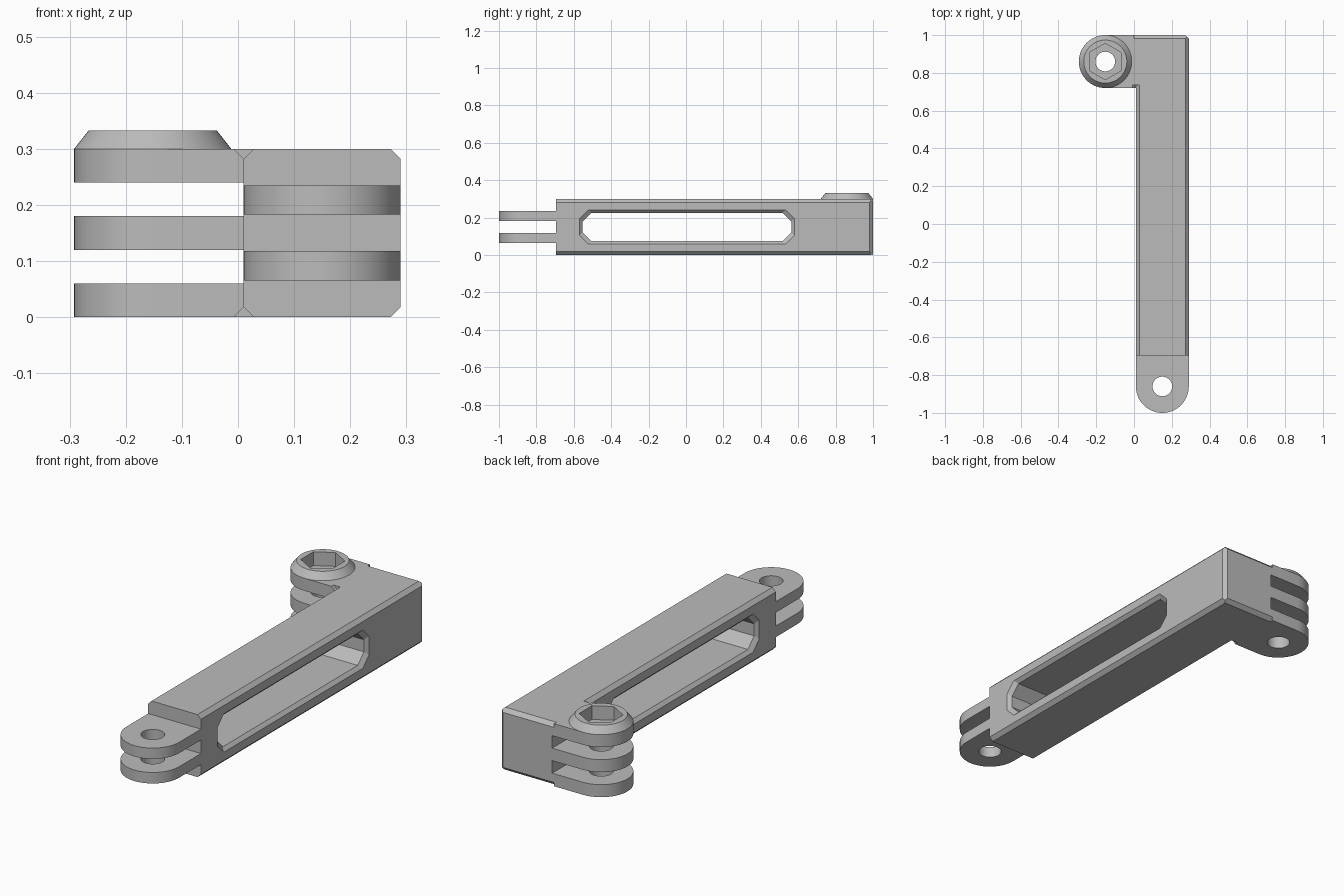
import bpy, bmesh
from math import cos, sin, radians
from mathutils import Vector

cube = bpy.data.objects.get("Cube")
if cube:
    bpy.data.objects.remove(cube, do_unlink=True)

GREY = (0.5, 0.5, 0.5, 1)
grey = bpy.data.materials.new("grey plastic")
grey.use_nodes = True
grey.diffuse_color = GREY
grey.node_tree.nodes["Principled BSDF"].inputs["Base Color"].default_value = GREY

H = 0.3                      # body height
X0, X1 = 0.01, 0.29          # sides of the bar
R = 0.14                     # radius of the rounded ends
HOOK = (-0.152, 0.86)        # pivot of the three-finger end
TIP = (0.15, -0.86)          # pivot of the two-finger end
CHAMFER = 0.018


def loft(name, rings):
    """Closed solid through a list of equal-sized rings of points."""
    bm = bmesh.new()
    loops = [[bm.verts.new(p) for p in ring] for ring in rings]
    for a, b in zip(loops, loops[1:]):
        for i in range(len(a)):
            j = (i + 1) % len(a)
            bm.faces.new((a[i], a[j], b[j], b[i]))
    bm.faces.new(loops[0][::-1])
    bm.faces.new(loops[-1])
    bmesh.ops.recalc_face_normals(bm, faces=bm.faces)
    mesh = bpy.data.meshes.new(name)
    bm.to_mesh(mesh)
    bm.free()
    mesh.materials.append(grey)
    ob = bpy.data.objects.new(name, mesh)
    bpy.context.collection.objects.link(ob)
    return ob


def arc(centre, r, start, end, steps):
    angles = [radians(start + (end - start) * i / steps) for i in range(steps + 1)]
    return [(centre[0] + r * cos(a), centre[1] + r * sin(a)) for a in angles]


def ring(centre, r, z, sides, turn=0):
    return [(x, y, z) for x, y in arc(centre, r, turn, turn + 360, sides)[:-1]]


def box(name, lo, hi):
    (x0, y0, z0), (x1, y1, z1) = lo, hi
    return loft(name, [[(x0, y0, z), (x1, y0, z), (x1, y1, z), (x0, y1, z)] for z in (z0, z1)])


def edge_cutter(start, end):
    """Diamond bar that chamfers a square edge running along one axis."""
    a, b = Vector(start), Vector(end)
    axis = max(range(3), key=lambda i: abs((b - a)[i]))
    u, v = Vector(), Vector()
    u[(axis + 1) % 3] = v[(axis + 2) % 3] = CHAMFER
    return loft("edge_cutter", [[p + u, p + v, p - u, p - v] for p in (a, b)])


def cut(target, cutter, keep=False):
    mod = target.modifiers.new("cut", "BOOLEAN")
    mod.operation, mod.solver, mod.object = "DIFFERENCE", "EXACT", cutter
    bpy.context.view_layer.objects.active = target
    bpy.ops.object.modifier_apply(modifier=mod.name)
    if not keep:
        bpy.data.objects.remove(cutter, do_unlink=True)


# L-shaped body with a rounded end on each leg
outline = arc(TIP, R, 180, 360, 32) + [(X1, 1)] + arc(HOOK, R, 90, 270, 32) + [(X0, 0.72)]
body = loft("extension_arm", [[(x, y, z) for x, y in outline] for z in (0, H)])

# Gaps between the three hook fingers
for z in (0.06, 0.18):
    cut(body, box("hook_gap", (-0.5, 0.6, z), (X0, 1.1, z + 0.06)))

# Gaps around the two tip fingers
for lo, hi in ((-0.1, 0.065), (0.118, 0.183), (0.235, 0.4)):
    cut(body, box("tip_gap", (-0.1, -1.1, lo), (0.4, -0.695, hi)))

# Chamfered long edges, back edges and outer corner
for z in (0, H):
    cut(body, edge_cutter((X1, -0.8, z), (X1, 1.1, z)))
    cut(body, edge_cutter((X0, -0.8, z), (X0, 0.736, z)))
    cut(body, edge_cutter((0, 1, z), (0.4, 1, z)))
cut(body, edge_cutter((X1, 1, -0.1), (X1, 1, 0.4)))


# Long octagonal window through the bar with bevelled rims
def window_ring(x, grow):
    y, z, c = 0.558 + grow, 0.076 + grow, 0.047
    quad = [(y, z - c), (y - c, z)]
    half = quad + [(-a, b) for a, b in quad[::-1]]
    return [(x, 0.005 + a, H / 2 + b) for a, b in half + [(-a, -b) for a, b in half]]


RIM = 0.016
cut(body, loft("window", [
    window_ring(X0 - RIM, 2 * RIM), window_ring(X0 + RIM, 0),
    window_ring(X1 - RIM, 0), window_ring(X1 + RIM, 2 * RIM)]))

# Tapered bolt seat on the hook
seat = loft("bolt_seat", [ring(HOOK, R, H, 64), ring(HOOK, 0.114, 0.333, 64)])

# Hexagonal nut recess sunk through the seat into the top finger
hexagon = loft("hex_recess", [ring(HOOK, 0.096, z, 6, 30) for z in (0.267, 0.4)])
cut(seat, hexagon, keep=True)
cut(body, hexagon)

# Bolt holes
for centre in (HOOK, TIP):
    cut(body, loft("bolt_hole", [ring(centre, 0.052, z, 48) for z in (-0.1, 0.5)]))

# Smooth the round surfaces, keep the edges sharp
for ob in (body, seat):
    bpy.ops.object.select_all(action="DESELECT")
    ob.select_set(True)
    bpy.context.view_layer.objects.active = ob
    bpy.ops.object.shade_smooth_by_angle(angle=radians(25))
